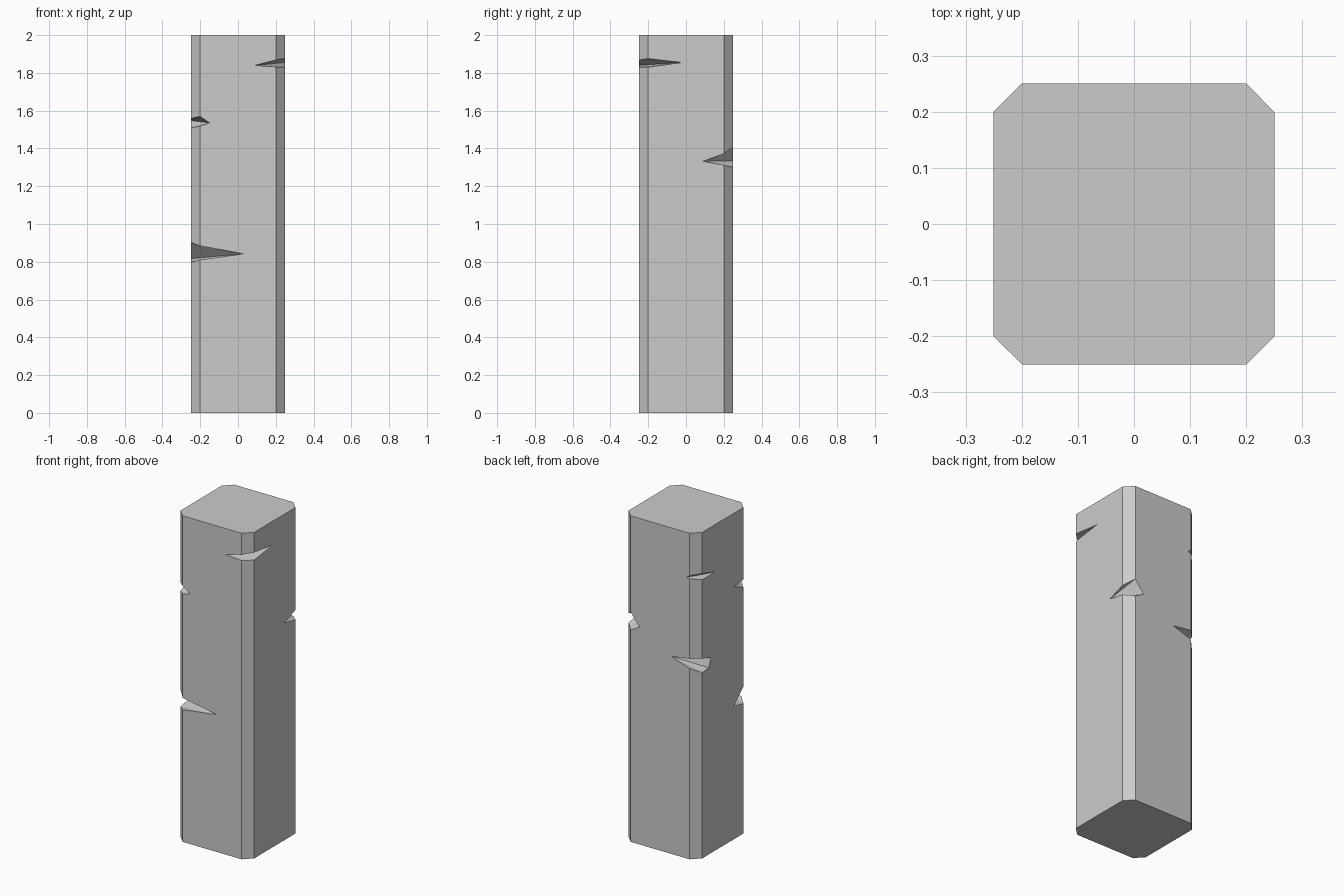
import bpy, bmesh
from mathutils import Vector

if "Cube" in bpy.data.objects:
    bpy.data.objects.remove(bpy.data.objects["Cube"])

H, C = 0.25, 0.05          # half width, corner chamfer
E = H - C

# Post: box with chamfered vertical corners
bm = bmesh.new()
bmesh.ops.create_cube(bm, size=1)
for v in bm.verts:
    v.co = Vector((v.co.x * 2 * H, v.co.y * 2 * H, (v.co.z + 0.5) * 2))
upright = [e for e in bm.edges if abs(e.verts[0].co.z - e.verts[1].co.z) > 1]
bmesh.ops.bevel(bm, geom=upright, offset=C, segments=1, affect='EDGES')
mesh = bpy.data.meshes.new("post")
bm.to_mesh(mesh)
bm.free()
post = bpy.data.objects.new("post", mesh)
bpy.context.collection.objects.link(post)


def chip(sx, sy, tip_y, range_y, tip_x, range_x, extra=()):
    """Cut a wedge from corner (sx, sy).
    tip_y = (x, z) on the y face, tip_x = (y, z) on the x face,
    range_* = z span of the cut at each chamfer edge."""
    pts = [Vector((tip_y[0], sy * H, tip_y[1])), Vector((sx * H, tip_x[0], tip_x[1]))]
    pts += [Vector((sx * E, sy * H, z)) for z in range_y]
    pts += [Vector((sx * H, sy * E, z)) for z in range_x]
    pts += [Vector((sx * H, y, z)) for y, z in extra]
    out = Vector((sx, sy, 0)) * 0.08
    b = bmesh.new()
    for p in pts:
        b.verts.new(p)
        b.verts.new(p + out)
    hull = bmesh.ops.convex_hull(b, input=b.verts[:])
    loose = {g for g in hull["geom_interior"] + hull["geom_unused"]
             if isinstance(g, bmesh.types.BMVert)}
    bmesh.ops.delete(b, geom=list(loose), context='VERTS')
    bmesh.ops.recalc_face_normals(b, faces=b.faces[:])
    m = bpy.data.meshes.new("chip_cutter")
    b.to_mesh(m)
    b.free()
    cutter = bpy.data.objects.new("chip_cutter", m)
    cutter.hide_render = True
    bpy.context.collection.objects.link(cutter)
    mod = post.modifiers.new("chip", 'BOOLEAN')
    mod.operation, mod.solver, mod.object = 'DIFFERENCE', 'EXACT', cutter
    bpy.context.view_layer.objects.active = post
    bpy.ops.object.modifier_apply(modifier=mod.name)
    bpy.data.objects.remove(cutter)


# Chips along the four corners
chip(1, -1, (0.09, 1.84), (1.868, 1.832), (-0.02, 1.855), (1.876, 1.83))
chip(-1, -1, (-0.15, 1.535), (1.57, 1.52), (-0.11, 1.548), (1.555, 1.508))
chip(-1, -1, (0.03, 0.842), (0.868, 0.818), (-0.105, 0.817), (0.902, 0.797))
chip(1, 1, (0.14, 1.333), (1.408, 1.30), (0.09, 1.332), (1.362, 1.312))
chip(-1, 1, (-0.178, 1.723), (1.74, 1.722), (0.077, 1.71), (1.747, 1.71))
chip(-1, 1, (-0.075, 1.212), (1.23, 1.17), (0.117, 1.20), (1.226, 1.14),
     extra=[(0.136, 1.145)])
